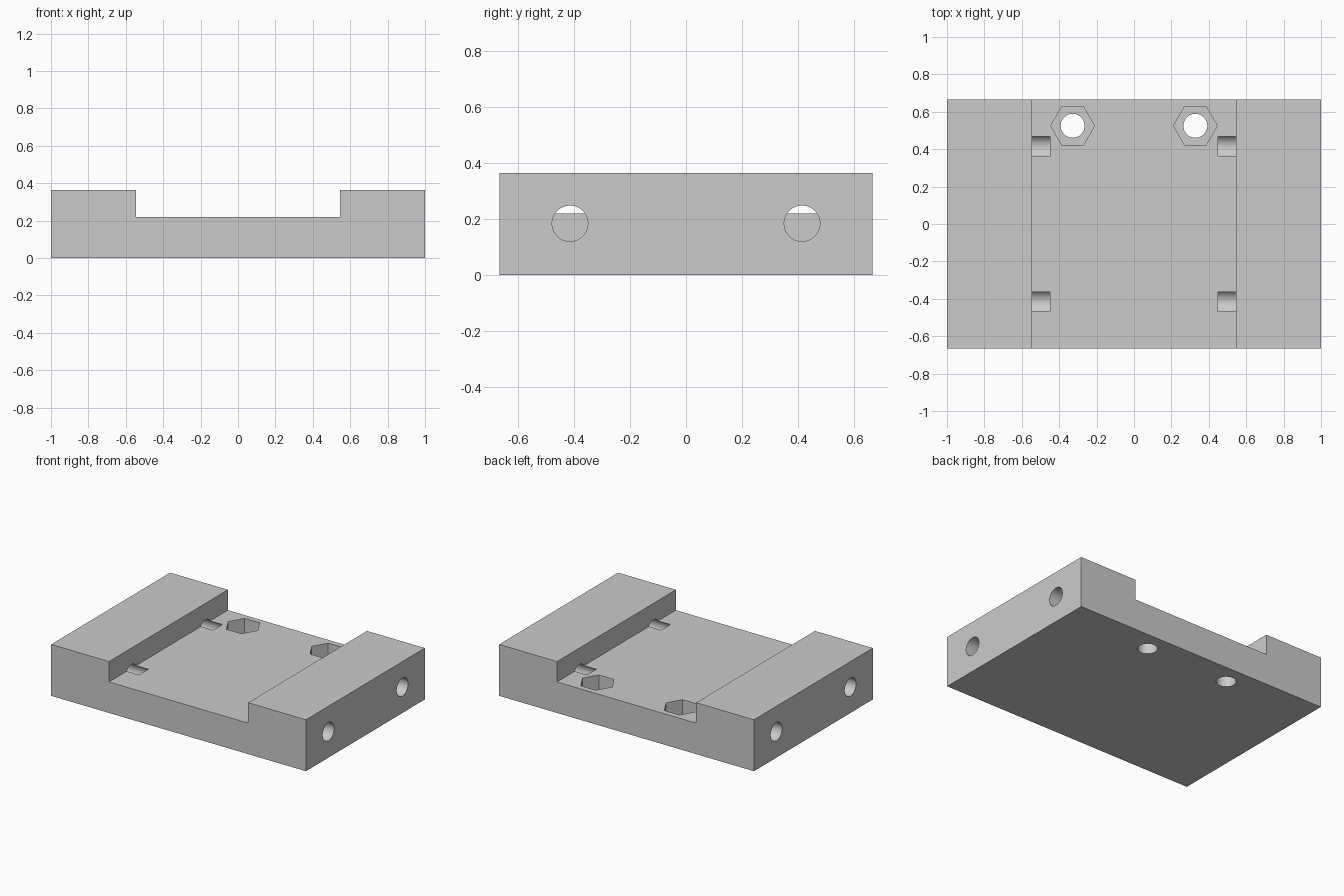
import bpy, bmesh, math
from mathutils import Matrix

cube = bpy.data.objects.get("Cube")
if cube:
    bpy.data.objects.remove(cube, do_unlink=True)

DEPTH = 1.333      # front to back
FLOOR = 0.22       # channel floor height
TOP = 0.365        # rail height
CHANNEL = 0.546    # half width of the channel
POCKET = 0.127     # nut pocket depth


def add_object(name, bm):
    bmesh.ops.recalc_face_normals(bm, faces=bm.faces)
    mesh = bpy.data.meshes.new(name)
    bm.to_mesh(mesh)
    bm.free()
    obj = bpy.data.objects.new(name, mesh)
    bpy.context.collection.objects.link(obj)
    return obj


def prism(name, radius, length, sides, matrix):
    bm = bmesh.new()
    bmesh.ops.create_cone(bm, cap_ends=True, segments=sides, radius1=radius,
                          radius2=radius, depth=length, matrix=matrix)
    obj = add_object(name, bm)
    obj.hide_render = True
    return obj


# Channel-shaped block, extruded front to back
half = [(1, 0), (1, TOP), (CHANNEL, TOP), (CHANNEL, FLOOR)]
profile = half + [(-x, z) for x, z in reversed(half)]
bm = bmesh.new()
face = bm.faces.new([bm.verts.new((x, -DEPTH / 2, z)) for x, z in profile])
ext = bmesh.ops.extrude_face_region(bm, geom=[face])
bmesh.ops.translate(bm, vec=(0, DEPTH, 0),
                    verts=[v for v in ext["geom"] if isinstance(v, bmesh.types.BMVert)])
block = add_object("mounting_block", bm)

# Cutters: side bores, bolt holes and hexagonal nut pockets
cutters = []
for s in (-1, 1):
    for y in (-0.415, 0.415):
        turn = Matrix.Rotation(math.pi / 2, 4, "Y")
        cutters.append(prism("side_bore_cutter", 0.064, 0.65, 48,
                             Matrix.Translation((s * 0.775, y, 0.184)) @ turn))
    x, y = s * 0.328, 0.525
    cutters.append(prism("bolt_hole_cutter", 0.064, 1, 48,
                         Matrix.Translation((x, y, 0.2))))
    turn = Matrix.Rotation(math.pi / 6, 4, "Z")
    cutters.append(prism("nut_pocket_cutter", 0.117, 0.4, 6,
                         Matrix.Translation((x, y, FLOOR - POCKET + 0.2)) @ turn))

# Make sure the hexagon corners point left and right
for c in cutters:
    if c.name.startswith("nut_pocket"):
        xs = [v.co.x for v in c.data.vertices]
        if max(xs) - min(xs) < 0.22:
            ctr = Matrix.Translation(((max(xs) + min(xs)) / 2, 0.525, 0))
            c.data.transform(ctr @ Matrix.Rotation(math.pi / 6, 4, "Z") @ ctr.inverted())

for c in cutters:
    mod = block.modifiers.new(c.name, "BOOLEAN")
    mod.operation = "DIFFERENCE"
    mod.solver = "EXACT"
    mod.object = c

# Bake the cuts and discard the cutters
bpy.context.view_layer.update()
graph = bpy.context.evaluated_depsgraph_get()
mesh = bpy.data.meshes.new_from_object(block.evaluated_get(graph))
block.modifiers.clear()
block.data = mesh
for c in cutters:
    bpy.data.objects.remove(c, do_unlink=True)

# Plain grey finish
mat = bpy.data.materials.new("plain_grey")
mat.use_nodes = True
color = (0.6, 0.6, 0.6, 1)
mat.diffuse_color = color
mat.node_tree.nodes["Principled BSDF"].inputs["Base Color"].default_value = color
block.data.materials.clear()
block.data.materials.append(mat)

# Smooth bores with sharp edges
bpy.ops.object.select_all(action="DESELECT")
block.select_set(True)
bpy.context.view_layer.objects.active = block
bpy.ops.object.shade_smooth_by_angle(angle=math.radians(30))
